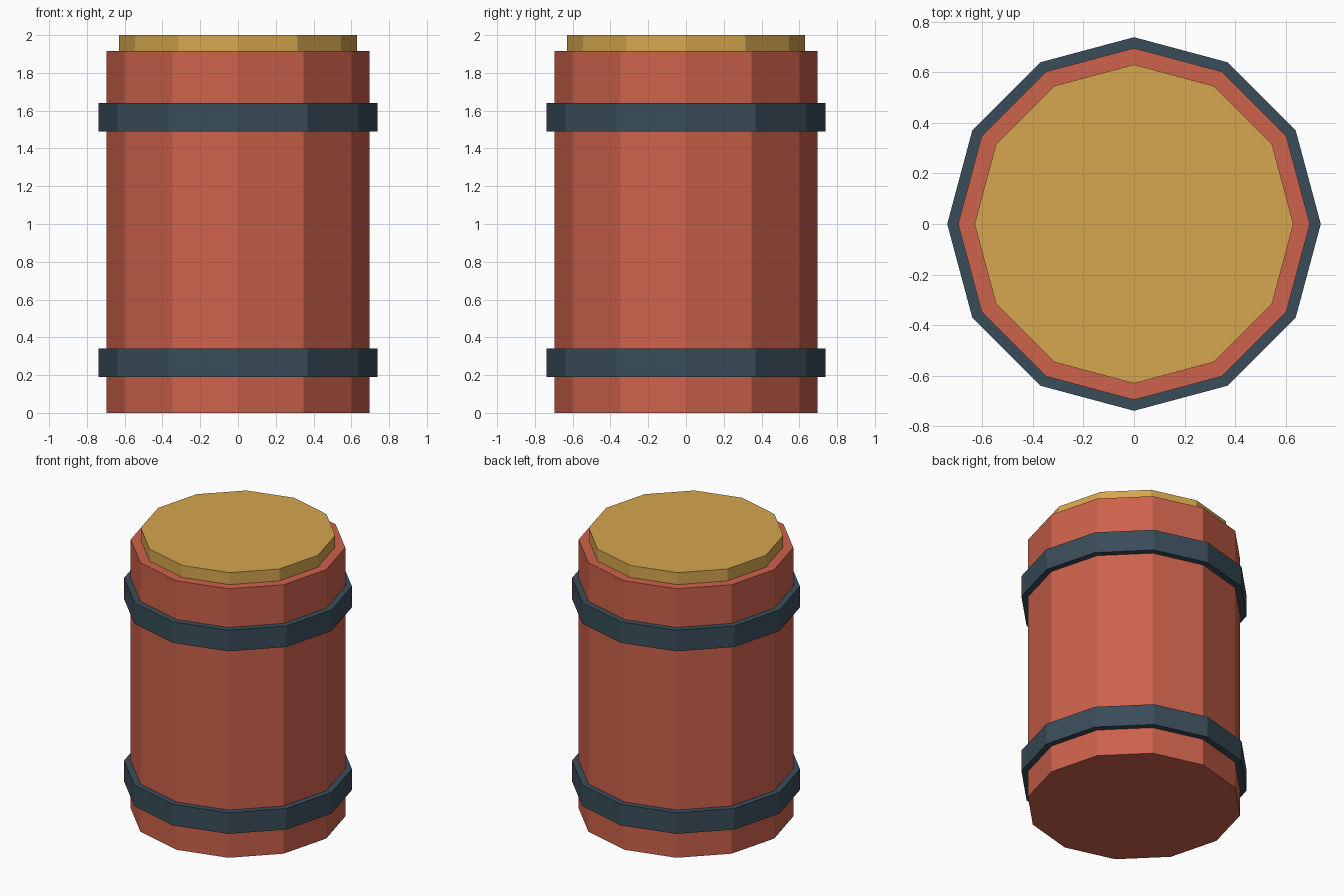
import bpy, bmesh, math

if "Cube" in bpy.data.objects:
    bpy.data.objects.remove(bpy.data.objects["Cube"])

SIDES = 12

def material(name, srgb):
    m = bpy.data.materials.new(name)
    lin = [((c / 255 + 0.055) / 1.055) ** 2.4 for c in srgb]
    m.diffuse_color = (*lin, 1)
    m.use_nodes = True
    m.node_tree.nodes["Principled BSDF"].inputs["Base Color"].default_value = m.diffuse_color
    return m

red = material("red_paint", (205, 98, 75))
steel = material("dark_steel", (58, 77, 90))
gold = material("golden_lid", (214, 166, 79))

def lathe(name, profile, mat, closed=False):
    """Turn an (r, z) profile into a 12-sided solid; open profiles get flat caps."""
    bm = bmesh.new()
    rings = [[bm.verts.new((r * math.cos(a), r * math.sin(a), z))
              for a in (i * math.tau / SIDES for i in range(SIDES))]
             for r, z in profile]
    pairs = list(zip(rings, rings[1:]))
    if closed:
        pairs.append((rings[-1], rings[0]))
    else:
        bm.faces.new(rings[0][::-1])
        bm.faces.new(rings[-1])
    for lo, hi in pairs:
        for i in range(SIDES):
            j = (i + 1) % SIDES
            bm.faces.new((lo[i], lo[j], hi[j], hi[i]))
    bmesh.ops.recalc_face_normals(bm, faces=bm.faces)
    mesh = bpy.data.meshes.new(name)
    bm.to_mesh(mesh)
    bm.free()
    mesh.materials.append(mat)
    obj = bpy.data.objects.new(name, mesh)
    bpy.context.collection.objects.link(obj)

# Barrel body and raised lid
lathe("body", [(0.695, 0), (0.695, 1.915)], red)
lathe("lid", [(0.63, 1.88), (0.63, 2.0)], gold)

# Hoops around the body
for name, z in (("lower_hoop", 0.19), ("upper_hoop", 1.49)):
    lathe(name, [(0.69, z), (0.738, z), (0.738, z + 0.15), (0.69, z + 0.15)], steel, closed=True)
